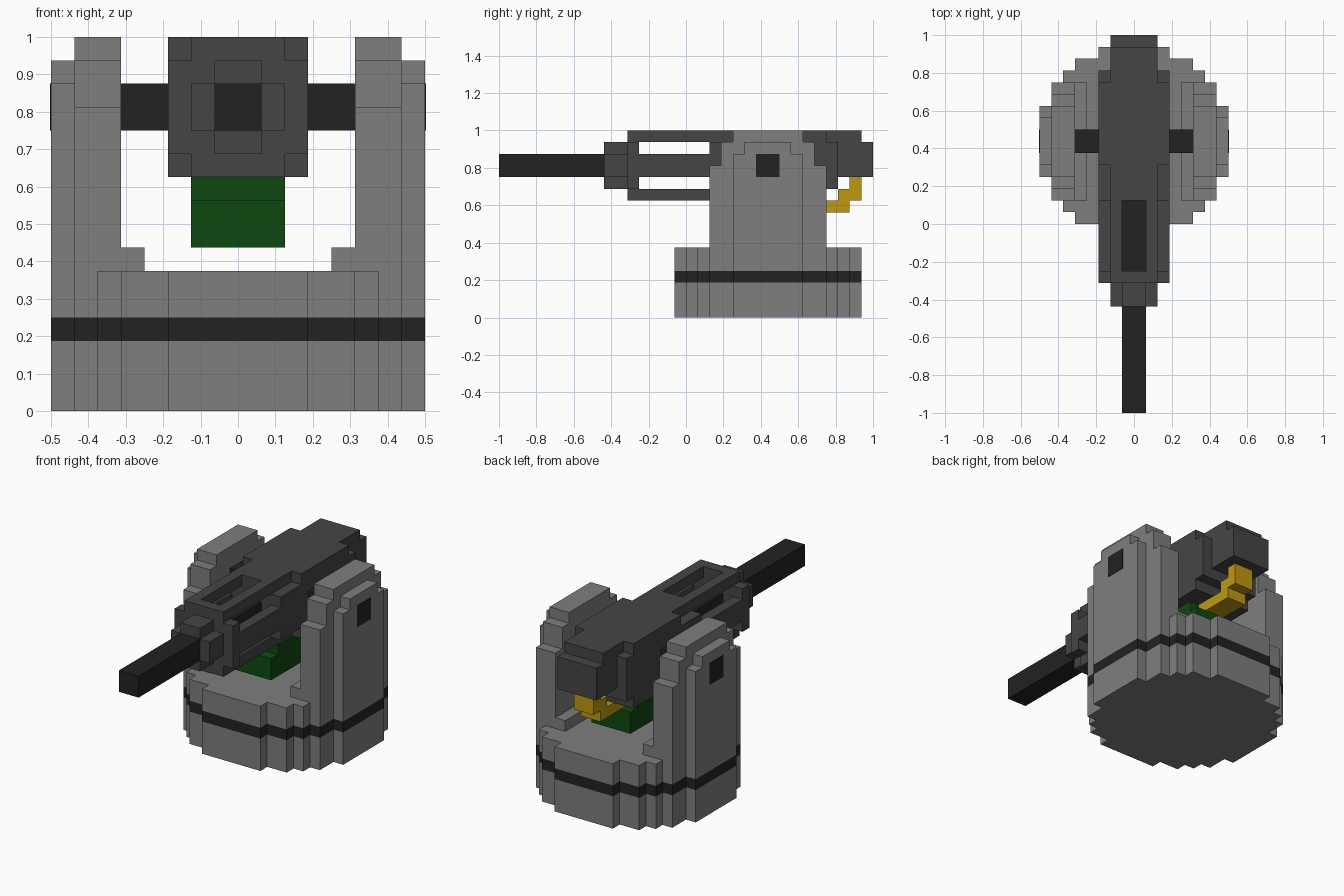
import bpy, bmesh

if "Cube" in bpy.data.objects:
    bpy.data.objects.remove(bpy.data.objects["Cube"], do_unlink=True)

U = 1 / 16  # grid step


def material(name, rgb):
    m = bpy.data.materials.new(name)
    m.use_nodes = True
    m.diffuse_color = (*rgb, 1)
    m.node_tree.nodes["Principled BSDF"].inputs["Base Color"].default_value = (*rgb, 1)
    return m


GREY = material("light grey", (0.21, 0.21, 0.21))
DARK = material("gun grey", (0.06, 0.06, 0.06))
BLACK = material("black", (0.016, 0.016, 0.016))
GREEN = material("ammo green", (0.004, 0.065, 0.005))
GOLD = material("brass", (0.52, 0.32, 0.005))


def prism(name, pts, axis, levels, mats):
    """Extrude a 2D profile along an axis through the levels, one material per layer."""
    def place(p, h):
        a, b = p
        v = {"x": (h, a, b), "y": (a, h, b), "z": (a, b, h)}[axis]
        return [c * U for c in v]
    bm = bmesh.new()
    rings = [[bm.verts.new(place(p, h)) for p in pts] for h in levels]
    n = len(pts)
    for k in range(len(levels) - 1):
        for i in range(n):
            j = (i + 1) % n
            f = bm.faces.new((rings[k][i], rings[k][j], rings[k + 1][j], rings[k + 1][i]))
            f.material_index = k % len(mats)
    bm.faces.new(rings[0])
    bm.faces.new(rings[-1]).material_index = (len(levels) - 2) % len(mats)
    bmesh.ops.recalc_face_normals(bm, faces=bm.faces)
    me = bpy.data.meshes.new(name)
    bm.to_mesh(me)
    bm.free()
    for m in mats:
        me.materials.append(m)
    ob = bpy.data.objects.new(name, me)
    bpy.context.collection.objects.link(ob)
    return ob


def box(name, x, y, z, mat):
    pts = [(x[0], y[0]), (x[1], y[0]), (x[1], y[1]), (x[0], y[1])]
    return prism(name, pts, "z", z, [mat])


def four_way(quarter, cx, cy):
    """Mirror a quarter outline (from +x towards +y) into a closed outline."""
    half = quarter + [(-a, b) for a, b in reversed(quarter)]
    full = half + [(-a, -b) for a, b in half]
    return [(a + cx, b + cy) for a, b in full]


def stepped(steps, mid):
    """Stepped gable profile from (half width, top height) pairs, widest first."""
    right, z = [], 6
    for w, top in steps:
        right += [(w, z), (w, top)]
        z = top
    return [(mid + w, h) for w, h in right] + [(mid - w, h) for w, h in reversed(right)]


# Round stepped base with a dark band
disc = [(8, 3), (7, 3), (7, 5), (6, 5), (6, 6), (5, 6), (5, 7), (3, 7), (3, 8)]
prism("base", four_way(disc, 0, 7), "z", (0, 3, 4, 6), [GREY, BLACK, GREY])

# Yoke arms, feet and axles on both sides
for s, side in ((1, "left"), (-1, "right")):
    prism(side + "_arm", stepped([(5, 13), (4, 15), (3, 16)], 7), "x", (5 * s, 7 * s), [GREY])
    prism(side + "_arm_plate", stepped([(3, 14), (2, 15)], 7), "x", (7 * s, 8 * s), [GREY])
    box(side + "_arm_foot", sorted((4 * s, 5 * s)), (2, 12), (6, 7), GREY)
    box(side + "_axle", sorted((2.5 * s, 8.04 * s)), (6, 8), (12, 14), BLACK)

# Receiver: chamfer-stepped section around a full block
octagon = four_way([(3, 2), (2, 2), (2, 3)], 0, 13)
prism("receiver_front", octagon, "y", (2, 5), [DARK])
box("receiver_block", (-3, 3), (5, 12), (10, 16), DARK)
box("receiver_rear", (-3, 3), (12, 13), (11, 15), DARK)
box("rear_housing", (-2, 2), (12, 15), (12, 16), DARK)
box("rear_cap", (-2, 2), (15, 16), (12, 15), DARK)

# Barrel shroud: front ring, slotted plates and side rails
prism("shroud_ring", octagon, "y", (-5, -4), [DARK])
for s, side in ((1, "left"), (-1, "right")):
    strip = sorted((s, 2 * s))
    box(side + "_top_strip", strip, (-4, 2), (15, 16), DARK)
    box(side + "_bottom_strip", strip, (-4, 2), (10, 11), DARK)
    box(side + "_rail", sorted((2 * s, 3 * s)), (-4, 2), (12, 14), DARK)

# Cross-shaped collar and the barrel
prism("barrel_collar", four_way([(2, 1), (1, 1), (1, 2)], 0, 13), "y", (-7, -5), [DARK])
box("barrel", (-1, 1), (-16, 2), (12, 14), BLACK)

# Ammunition box under the receiver
box("ammo_box", (-2, 2), (2, 11), (7, 9), GREEN)
box("ammo_box_lid", (-2, 2), (3, 10), (9, 10), GREEN)

# Stepped brass feed at the rear
feed = [(10, 9), (14, 9), (14, 10), (15, 10), (15, 12), (14, 12),
        (14, 11), (13, 11), (13, 10), (10, 10)]
prism("brass_feed", feed, "x", (-1, 1), [GOLD])
